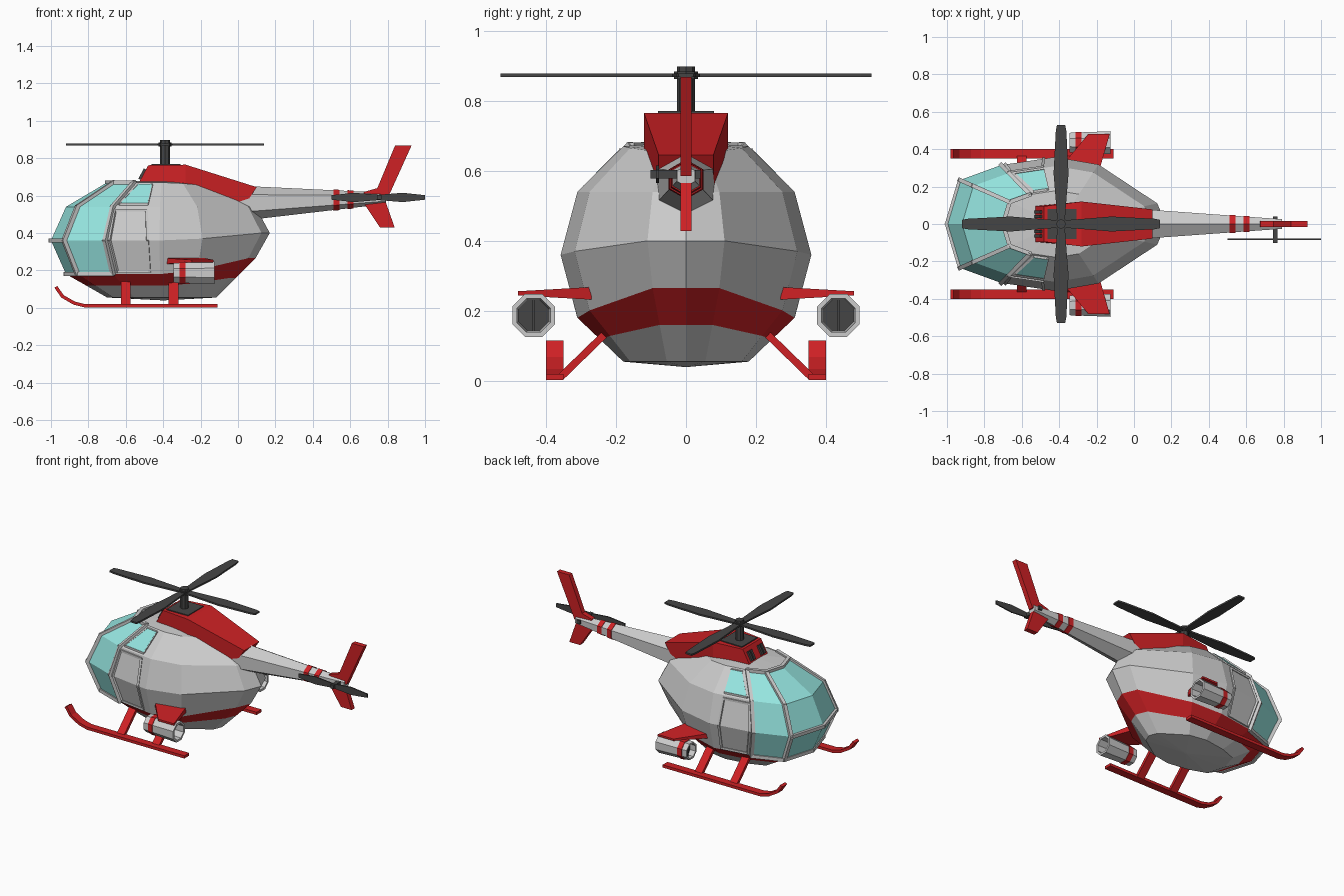
import bpy, bmesh, math
from mathutils import Vector, Matrix

if "Cube" in bpy.data.objects:
    bpy.data.objects.remove(bpy.data.objects["Cube"])

RGB = {"red": (.62, .015, .018, 1), "glass": (.3, .78, .74, 1), "dark": (.06, .06, .06, 1)}
MATS = {}
for key, col in RGB.items():
    MATS[key] = bpy.data.materials.new(key + "_paint")
    MATS[key].diffuse_color = col


def finish(name, bm, mat=None):
    bmesh.ops.recalc_face_normals(bm, faces=bm.faces)
    me = bpy.data.meshes.new(name)
    bm.to_mesh(me)
    bm.free()
    ob = bpy.data.objects.new(name, me)
    bpy.context.collection.objects.link(ob)
    if mat:
        me.materials.append(MATS[mat])
    return ob


def loft(name, sections, mat=None, closed=False):
    """Skin a list of equal-length loops; capped ends, or joined end to start."""
    bm = bmesh.new()
    rings = [[bm.verts.new(p) for p in s] for s in sections]
    n = len(rings[0])
    for a, b in zip(rings, rings[1:] + rings[:1] if closed else rings[1:]):
        for i in range(n):
            bm.faces.new((a[i], a[(i + 1) % n], b[(i + 1) % n], b[i]))
    if not closed:
        bm.faces.new(rings[0])
        bm.faces.new(rings[-1])
    return finish(name, bm, mat)


def bars(name, segments, w, mat=None, h=None):
    """Box beams along point pairs, joined in one object."""
    bm = bmesh.new()
    for p, q in segments:
        p, q = Vector(p), Vector(q)
        d = q - p
        m = (Matrix.Translation((p + q) / 2) @ d.to_track_quat('X', 'Z').to_matrix().to_4x4()
             @ Matrix.Diagonal((d.length + min(w, h or w) * .5, w, h or w, 1)))
        bmesh.ops.create_cube(bm, size=1, matrix=m)
    return finish(name, bm, mat)


def xring(x, y, z, r, n, turn=0):
    return [(x, y + r * math.cos(turn + math.tau * i / n), z + r * math.sin(turn + math.tau * i / n))
            for i in range(n)]


def zring(x, y, z, r, n):
    return [(x + r * math.cos(math.tau * i / n), y + r * math.sin(math.tau * i / n), z) for i in range(n)]


# Cabin: one plan outline scaled at several heights; the rear lifts at low levels
PLAN = [(-1, 0), (-.93, .235), (-.71, .315), (-.42, .358), (-.19, .318), (.125, .11), (.17, 0)]
LIFT = [0, 0, 0, 0, .25, 1, 1]
LEVELS = [(.02, .04, 0), (.5, .055, 0), (.683, .118, .042), (.866, .18, .085),
          (1, .36, .04), (.866, .54, 0), (.5, .67, -.02), (.02, .683, 0)]


def hull(level, col, side=1):
    s, z, lift = LEVELS[level]
    x, y = PLAN[col]
    return Vector((-.4 + (x + .4) * s, side * y * s, z + lift * LIFT[col]))


def on_panel(level, u, v, side):
    """Point on the door-side panel (columns 2 to 3) of a level."""
    a = hull(level, 2, side).lerp(hull(level, 3, side), u)
    b = hull(level + 1, 2, side).lerp(hull(level + 1, 3, side), u)
    return a.lerp(b, v)


cabin = loft("cabin", [[hull(l, c) for c in range(7)] + [hull(l, c, -1) for c in range(5, 0, -1)]
                       for l in range(len(LEVELS))])
for m in (None, MATS["red"], MATS["glass"]):
    cabin.data.materials.append(m)
for i, f in enumerate(cabin.data.polygons):
    level, col = divmod(i, 12)
    if level == 2:
        f.material_index = 1
    elif level in (3, 4, 5) and col in (0, 1, 10, 11):
        f.material_index = 2

# Windscreen frame, doors and side windows
frame = []
for s in (1, -1):
    for l in (3, 4, 5):
        frame += [(hull(l, c, s), hull(l + 1, c, s)) for c in (1, 2)]
    for l in (3, 6):
        frame += [(hull(l, c, s), hull(l, c + 1, s)) for c in (0, 1)]
    frame.append((hull(4, 0, s), hull(4, 1, s)))
bars("windscreen_frame", frame, .022)
for s, tag in ((1, "left"), (-1, "right")):
    out = Vector((0, .006 * s, .004))
    door = [on_panel(3, .1, .07, s), on_panel(3, .78, .07, s), on_panel(4, .78, 0, s),
            on_panel(4, .72, .9, s), on_panel(4, .06, .9, s), on_panel(4, .08, 0, s)]
    bars(tag + "_door_frame", list(zip(door, door[1:] + door[:1])), .014)
    win = [on_panel(5, u, v, s) for u, v in ((.1, .1), (.72, .1), (.68, .9), (.2, .9))]
    loft(tag + "_side_window", [[p - out for p in win], [p + out for p in win]], "glass")
    bars(tag + "_window_frame", list(zip(win, win[1:] + win[:1])), .012)

# Engine cowling with vents and mast plate
loft("engine_cowling", [[(xb, -w, zb), (xb, w, zb), (xt, w, zt), (xt, -w, zt)] for xt, zt, xb, zb, w in
                        ((-.48, .762, -.535, .66, .095), (-.28, .765, -.28, .63, .12), (.1, .645, .03, .54, .078))],
     "red")
bars("cowling_vents", [((-.524, y, .69), (-.498, y, .738)) for y in (-.065, -.04, .04, .065)], .016, "dark")
bars("mast_plate", [((-.46, 0, .763), (-.31, 0, .764))], .16, "dark", .012)

# Main rotor
loft("rotor_mast", [zring(-.39, 0, z, .026, 8) for z in (.7, .898)], "dark")
loft("rotor_hub", [zring(-.39, 0, z, .034, 8) for z in (.862, .884)], "dark")
HALF = [(.015, .02), (.1, .026), (.27, .04), (.5, .028), (.53, .022)]
OUTLINE = HALF + [(r, -w) for r, w in reversed(HALF)]
for k in range(4):
    c, s = round(math.cos(k * math.pi / 2)), round(math.sin(k * math.pi / 2))
    loft(f"rotor_blade_{k + 1}", [[(-.39 + r * c - w * s, r * s + w * c, z) for r, w in OUTLINE]
                                  for z in (.867, .878)], "dark")


# Tail boom, stripes and fins
def boom(x, grow=0):
    t = x / .79
    return xring(x, 0, .558 + .027 * t, .095 - .065 * t + grow, 6, math.pi / 6)


loft("tail_boom", [boom(0), boom(.79)])
for k, x in enumerate((.51, .585)):
    loft(f"tail_stripe_{k + 1}", [boom(x, .004), boom(x + .032, .004)], "red")
FINS = {"upper_fin": [(.67, .6), (.675, .62), (.745, .64), (.84, .868), (.928, .868), (.8, .585)],
        "lower_fin": [(.675, .555), (.76, .428), (.838, .428), (.79, .565), (.73, .59)]}
for name, prof in FINS.items():
    loft(name, [[(x, y, z) for x, z in prof] for y in (-.016, .016)], "red")

# Tail rotor
bars("tail_rotor_shaft", [((.755, -.095, .59), (.755, .035, .59))], .024, "dark")
for s, tag in ((1, "rear"), (-1, "front")):
    loft(tag + "_tail_blade", [[(.75 + s * r, y, .59 + w) for r, w in
                                ((0, .014), (.13, .025), (.25, .012), (.25, -.012), (.13, -.025), (0, -.014))]
                               for y in (-.085, -.077)], "dark")

for s, tag in ((1, "left"), (-1, "right")):
    # Landing skid with upturned toe, and its struts
    path = [(-.11, .002, 0), (-.82, .002, 5), (-.88, .017, 25), (-.945, .055, 45), (-.982, .108, 65)]
    sections = []
    for x, z, a in path:
        dx, dz = .018 * math.sin(math.radians(a)), .018 * math.cos(math.radians(a))
        sections.append([(x, s * .35, z), (x, s * .4, z), (x + dx, s * .4, z + dz), (x + dx, s * .35, z + dz)])
    loft(tag + "_skid", sections, "red")
    for x, end in ((-.6, "front"), (-.345, "rear")):
        loft(f"{tag}_{end}_strut", [[(x + i, s * (y + j), z) for i, j in
                                     ((-.026, -.015), (.026, -.015), (.026, .015), (-.026, .015))]
                                    for y, z in ((.365, .004), (.22, .145))], "red")

    # Stub wing carrying a hollow pod
    loft(tag + "_stub_wing", [[(x0, s * y, zl), (x1, s * y, zl), (x1, s * y, zh), (x0, s * y, zh)]
                              for x0, x1, y, zl, zh in ((-.42, -.19, .27, .232, .268), (-.245, -.13, .48, .244, .256))],
         "red")
    y, z, e = s * .435, .187, math.pi / 8
    loft(tag + "_pod", [xring(x, y, z, r, 8, e) for x, r in
                        ((-.345, .057), (-.125, .066), (-.125, .052), (-.345, .046))], closed=True)
    loft(tag + "_pod_stripe", [xring(x, y, z, r, 8, e) for x, r in
                               ((-.312, .062), (-.28, .063), (-.28, .055), (-.312, .055))], "red", True)
    loft(tag + "_pod_core", [xring(x, y, z, .048, 8, e) for x in (-.305, -.295)], "dark")
    bars(tag + "_pod_fan", [((-.3, y, z), (-.3, y + .044 * math.cos(a), z + .044 * math.sin(a)))
                            for a in (math.tau * k / 12 for k in range(12))], .006, "dark", .04)

for m in bpy.data.materials:
    if m.users and not m.is_grease_pencil:
        m.use_nodes = True
        m.node_tree.nodes["Principled BSDF"].inputs["Base Color"].default_value = m.diffuse_color
